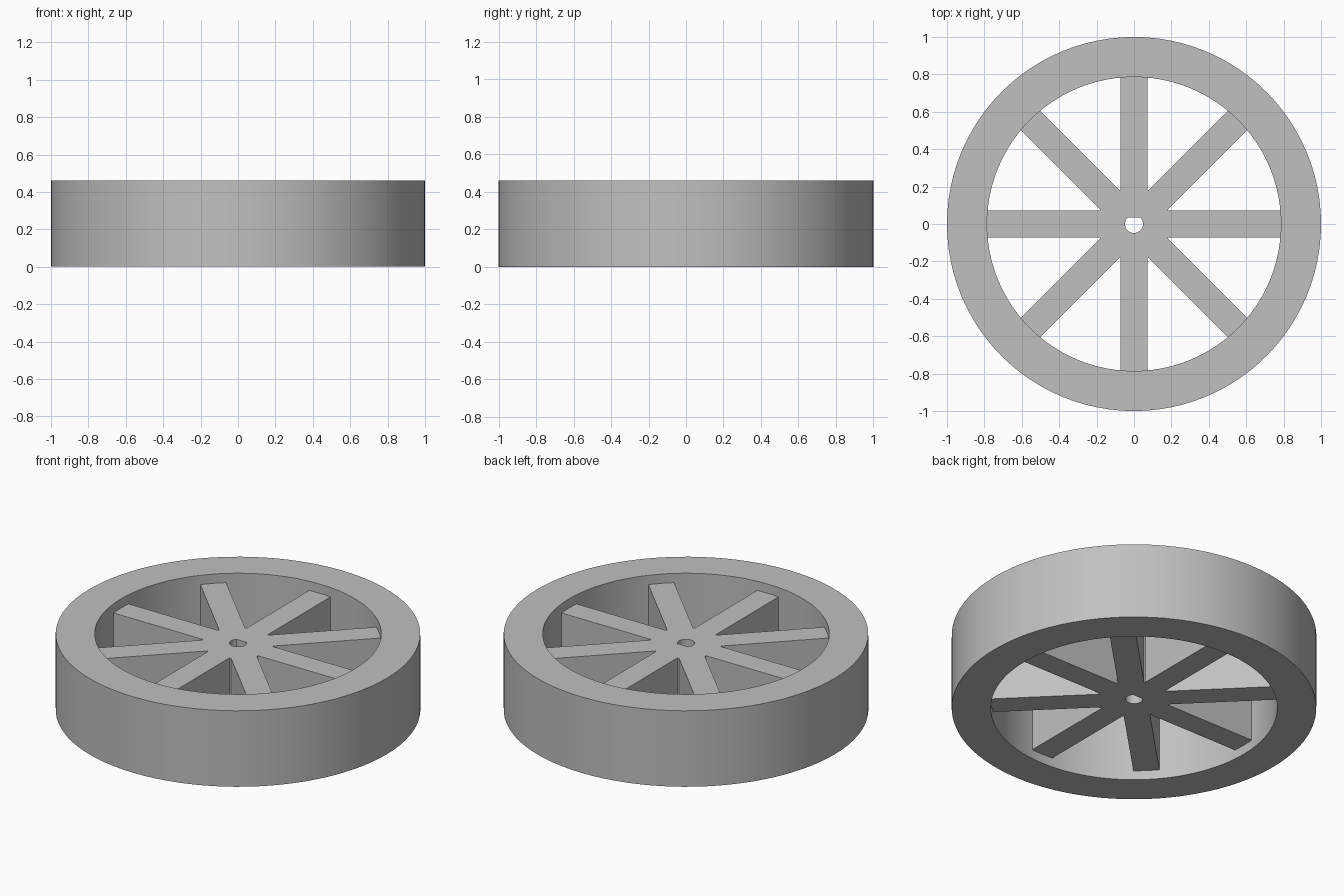
import bpy
import bmesh
from math import sin, cos, pi, asin, sqrt

cube = bpy.data.objects.get("Cube")
if cube:
    bpy.data.objects.remove(cube, do_unlink=True)

HEIGHT = 0.46
OUTER, INNER = 1.0, 0.786
HUB, HALF_SPOKE = 0.197, 0.072
BORE, BORE_FLAT = 0.048, 0.034
INSET = 0.056
SPOKES = 8

grey = bpy.data.materials.new("plain grey")
grey.use_nodes = True
colour = (0.53, 0.53, 0.53, 1)
grey.diffuse_color = colour
grey.node_tree.nodes["Principled BSDF"].inputs["Base Color"].default_value = colour


def arc(radius, start, end, steps):
    """Points along an arc, end point left out."""
    return [(radius * cos(start + (end - start) * i / steps),
             radius * sin(start + (end - start) * i / steps)) for i in range(steps)]


def extruded(name, outlines, bottom, top):
    """Fill nested outlines and extrude them between two heights."""
    curve = bpy.data.curves.new(name, "CURVE")
    curve.dimensions = "2D"
    curve.fill_mode = "BOTH"
    curve.extrude = (top - bottom) / 2
    for outline in outlines:
        spline = curve.splines.new("POLY")
        spline.points.add(len(outline) - 1)
        for point, (x, y) in zip(spline.points, outline):
            point.co = (x, y, 0, 1)
        spline.use_cyclic_u = True
    part = bpy.data.objects.new(name, curve)
    bpy.context.collection.objects.link(part)
    bpy.ops.object.select_all(action="DESELECT")
    part.select_set(True)
    bpy.context.view_layer.objects.active = part
    bpy.ops.object.convert(target="MESH")
    part = bpy.context.object
    part.name = name
    # Weld caps to walls and lift to height
    bm = bmesh.new()
    bm.from_mesh(part.data)
    bmesh.ops.remove_doubles(bm, verts=bm.verts, dist=0.0001)
    bmesh.ops.recalc_face_normals(bm, faces=bm.faces)
    bmesh.ops.translate(bm, verts=bm.verts, vec=(0, 0, (top + bottom) / 2))
    bm.to_mesh(part.data)
    bm.free()
    part.data.materials.clear()
    part.data.materials.append(grey)
    bpy.ops.object.shade_smooth_by_angle(angle=pi / 6)
    return part


# Wide ring of the wheel
extruded("rim", [arc(OUTER, 0, 2 * pi, 96), arc(INNER, 0, 2 * pi, 96)], 0, HEIGHT)

# Hub and spokes as one star outline, spoke ends sunk into the rim
star = []
root = sqrt(HUB ** 2 - HALF_SPOKE ** 2)
tip = INNER + 0.02
for i in range(SPOKES):
    a = 2 * pi * i / SPOKES
    for along, across in ((root, -HALF_SPOKE), (tip, -HALF_SPOKE),
                          (tip, HALF_SPOKE), (root, HALF_SPOKE)):
        star.append((along * cos(a) - across * sin(a), along * sin(a) + across * cos(a)))

# D-shaped axle bore with its flat towards the back
flat = asin(BORE_FLAT / BORE)
bore = arc(BORE, pi - flat, 2 * pi + flat, 32) + [(BORE * cos(flat), BORE_FLAT)]
extruded("hub_and_spokes", [star, bore], INSET, HEIGHT - INSET)
